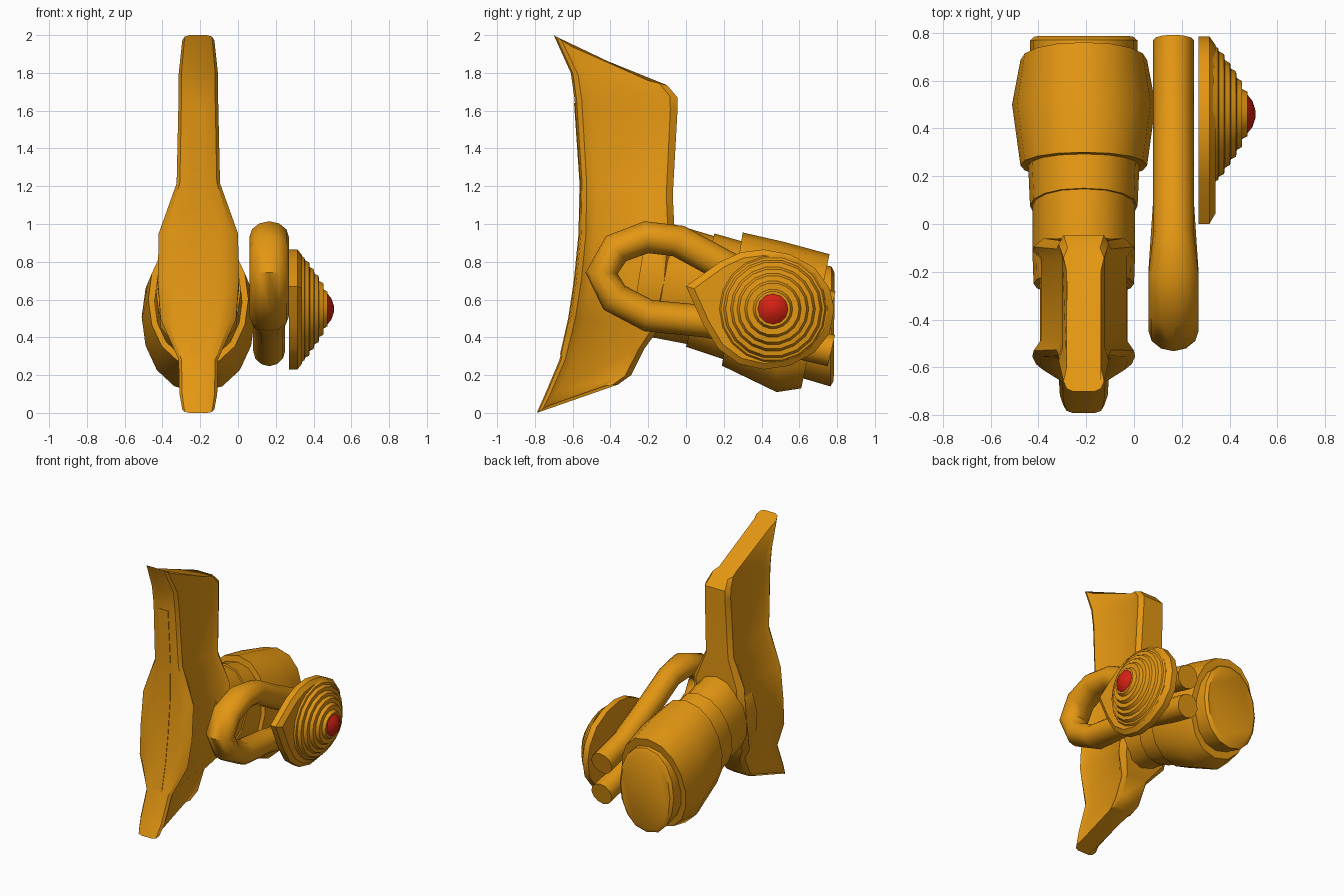
import bpy, bmesh, math
from mathutils import Vector

if "Cube" in bpy.data.objects:
    bpy.data.objects.remove(bpy.data.objects["Cube"])


def material(name, rgb):
    m = bpy.data.materials.new(name)
    m.diffuse_color = (*rgb, 1)
    m.use_nodes = True
    m.node_tree.nodes["Principled BSDF"].inputs["Base Color"].default_value = m.diffuse_color
    return m


ORANGE = material("amber_orange", (0.78, 0.31, 0.006))
RED = material("signal_red", (0.65, 0.015, 0.006))
CX = -0.21  # centre plane of blade and barrel


def loft(name, rings, mat=ORANGE, angle=35):
    """Skin a list of equal closed rings and cap both ends."""
    bm = bmesh.new()
    vs = [[bm.verts.new(p) for p in r] for r in rings]
    n = len(rings[0])
    for a, b in zip(vs, vs[1:]):
        for i in range(n):
            j = (i + 1) % n
            bm.faces.new((a[i], a[j], b[j], b[i]))
    bm.faces.new(vs[0])
    bm.faces.new(vs[-1])
    bmesh.ops.recalc_face_normals(bm, faces=bm.faces)
    me = bpy.data.meshes.new(name)
    bm.to_mesh(me)
    bm.free()
    me.materials.append(mat)
    ob = bpy.data.objects.new(name, me)
    bpy.context.collection.objects.link(ob)
    bpy.ops.object.select_all(action='DESELECT')
    ob.select_set(True)
    bpy.context.view_layer.objects.active = ob
    bpy.ops.object.shade_smooth_by_angle(angle=math.radians(angle))
    return ob


# Blade: stations of front y, z, back y, z, half width, sag
stations = [
    (-.79, .00, -.36, .15, .085, .035), (-.75, .09, -.29, .20, .10, .02),
    (-.67, .28, -.22, .34, .105, 0), (-.62, .50, -.14, .45, .20, 0),
    (-.59, .70, -.08, .70, .215, 0), (-.565, .95, -.06, .95, .21, 0),
    (-.56, 1.22, -.07, 1.15, .115, 0), (-.59, 1.66, -.045, 1.60, .105, 0),
    (-.61, 1.80, -.045, 1.67, .105, -.02), (-.70, 2.0, -.10, 1.735, .085, -.04)]
half = [(0, .55), (.02, .85), (.07, 1), (.16, .85), (.84, .85), (.93, 1), (1, .8)]
section = half + [(t, -w) for t, w in reversed(half)]
loft("blade", [[(CX + k * w, yf + (yb - yf) * t,
                 zf + (zb - zf) * t + s * math.sin(math.pi * t))
                for t, k in section] for yf, zf, yb, zb, w, s in stations])


# Thin strip following the front edge of the blade
def front_y(z):
    for a, b in zip(stations, stations[1:]):
        if a[1] <= z <= b[1]:
            return a[0] + (b[0] - a[0]) * (z - a[1]) / (b[1] - a[1])


loft("front_strip", [[(CX - .04, y - .004, z), (CX + .04, y - .004, z),
                      (CX + .04, y + .004, z), (CX - .04, y + .004, z)]
                     for z in (.31, .50, .70, .95, 1.22, 1.64)
                     for y in (front_y(z),)])


# Barrel: sloping rings given by top y, z, bottom y, z, half width
def barrel(name, rows, n=16):
    rings = []
    for yt, zt, yb, zb, w in rows:
        r = []
        for i in range(n):
            a = 2 * math.pi * i / n
            u = (1 + math.cos(a)) / 2
            x = math.copysign(abs(math.sin(a)) ** .9, math.sin(a))
            r.append((CX + w * x, yb + (yt - yb) * u, zb + (zt - zb) * u))
        rings.append(r)
    loft(name, rings)


barrel("barrel_neck", [(-.20, 1.02, -.30, .40, .21), (-.05, .995, -.18, .40, .215),
                       (.17, .93, .03, .36, .215)])
barrel("barrel_sleeve", [(.15, .95, .0, .35, .225), (.36, .89, .24, .27, .235)])
barrel("barrel_collar", [(.30, .955, .19, .25, .265), (.52, .905, .48, .11, .30),
                         (.76, .84, .61, .13, .265)])
barrel("barrel_end", [(.66, .80, .56, .20, .225), (.77, .775, .765, .14, .225),
                      (.787, .74, .782, .17, .205)])

# Hoop tube bent beside the barrel
path = [Vector((0, y, z)) for y, z in (
    (.77, .56), (.5, .63), (.2, .78), (-.04, .91), (-.21, .93), (-.37, .87),
    (-.447, .74), (-.38, .61), (-.2, .515), (.1, .485), (.4, .43), (.6, .37), (.77, .33))]
rings = []
for i, p in enumerate(path):
    d = (path[min(i + 1, len(path) - 1)] - path[max(i - 1, 0)]).normalized()
    side = Vector((0, -d.z, d.y))
    rx = .105 if 3 < i < 9 else .085
    rings.append([p + Vector((.165 + rx * math.cos(a), 0, 0)) + side * (.085 * math.sin(a))
                  for a in [2 * math.pi * k / 12 for k in range(12)]])
loft("hoop_tube", rings, angle=50)

# Pear-shaped base plate of the side disc
outline = [(.0, .67), (.18, .80), (.29, .85), (.41, .865), (.55, .84), (.68, .77),
           (.76, .66), (.785, .55), (.76, .42), (.68, .32), (.55, .25), (.41, .23),
           (.28, .26), (.17, .34), (.09, .47)]
loft("disc_base", [[(x, .43 + (y - .43) * s, .55 + (z - .55) * s) for y, z in outline]
                   for x, s in ((.27, 1), (.315, 1), (.34, .9))])


# Stepped cone and red tip, turned round the x axis
def turned(name, profile, mat, n=18):
    loft(name, [[(x, .46 + r * math.cos(a), .55 + r * math.sin(a))
                 for a in [2 * math.pi * k / n for k in range(n)]]
                for x, r in profile], mat, 30)


steps = [(.33, .29), (.352, .275)]
for x, r in ((.355, .262), (.38, .225), (.405, .19), (.43, .15), (.452, .105)):
    steps += [(x, r), (x + .022, r - .012)]
turned("stepped_cone", steps, ORANGE)
turned("red_tip", [(.46, .082), (.475, .08), (.495, .055), (.508, .015)], RED, 12)
